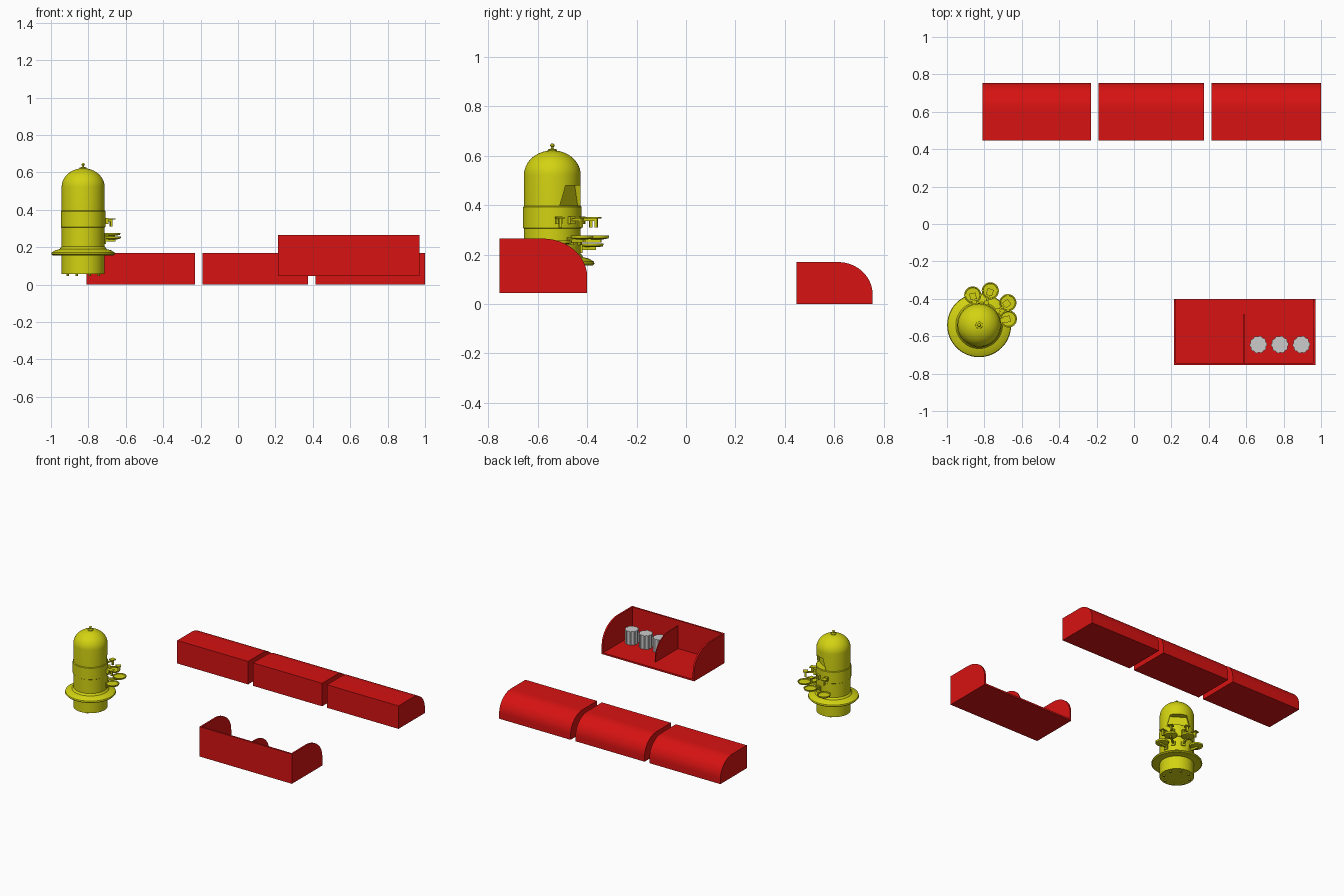
import bpy, bmesh
from math import sin, cos, pi, radians
from mathutils import Matrix, Vector

if "Cube" in bpy.data.objects:
    bpy.data.objects.remove(bpy.data.objects["Cube"])


def material(name, color):
    m = bpy.data.materials.new(name)
    m.use_nodes = True
    m.diffuse_color = color
    m.node_tree.nodes["Principled BSDF"].inputs["Base Color"].default_value = color
    return m


RED = material("red paint", (0.68, 0.006, 0.006, 1))
YELLOW = material("yellow paint", (0.65, 0.65, 0.006, 1))
GREY = material("light grey", (0.6, 0.6, 0.6, 1))


def finish(bm, name, mat, matrix=Matrix(), smooth=False):
    bmesh.ops.recalc_face_normals(bm, faces=bm.faces)
    mesh = bpy.data.meshes.new(name)
    bm.to_mesh(mesh)
    bm.free()
    mesh.materials.append(mat)
    ob = bpy.data.objects.new(name, mesh)
    bpy.context.collection.objects.link(ob)
    ob.matrix_world = matrix
    if smooth:
        bpy.ops.object.select_all(action='DESELECT')
        ob.select_set(True)
        bpy.context.view_layer.objects.active = ob
        bpy.ops.object.shade_smooth_by_angle(angle=radians(35))
    return ob


def prism(name, mat, points, depth, matrix=Matrix(), smooth=False):
    """Extrude a closed outline of 3D points along a vector."""
    bm = bmesh.new()
    face = bm.faces.new([bm.verts.new(p) for p in points])
    geom = bmesh.ops.extrude_face_region(bm, geom=[face])["geom"]
    bmesh.ops.translate(bm, vec=depth, verts=[v for v in geom if isinstance(v, bmesh.types.BMVert)])
    if not any(f.is_valid and f == face for f in bm.faces):
        bm.faces.new(face.verts)
    return finish(bm, name, mat, matrix, smooth)


def box(name, mat, lo, hi, matrix=Matrix()):
    (a, b, c), (d, e, f) = lo, hi
    return prism(name, mat, [(a, b, c), (d, b, c), (d, e, c), (a, e, c)], Vector((0, 0, f - c)), matrix)


def lathe(name, mat, profile, matrix=Matrix(), steps=48):
    """Revolve (radius, height) pairs; both ends are closed."""
    bm = bmesh.new()
    rings = [[bm.verts.new((r * cos(2 * pi * i / steps), r * sin(2 * pi * i / steps), z))
              for i in range(steps)] for r, z in profile]
    for a, b in zip(rings, rings[1:]):
        for i in range(steps):
            j = (i + 1) % steps
            bm.faces.new((a[i], a[j], b[j], b[i]))
    bm.faces.new(rings[0])
    bm.faces.new(rings[-1])
    return finish(bm, name, mat, matrix, True)


def rounded_outline(x, y0, y1, z0, z1, ry, rz):
    """Side outline with an elliptical rounding on the upper rear corner."""
    arc = [(x, y1 - ry + ry * cos(t * pi / 24), z1 - rz + rz * sin(t * pi / 24)) for t in range(13)]
    return [(x, y0, z0), (x, y1, z0)] + arc + [(x, y0, z1)]


# Three closed counters in a row
for i, (x0, x1) in enumerate([(-0.81, -0.23), (-0.19, 0.375), (0.415, 1.0)]):
    prism(f"closed_counter_{i + 1}", RED, rounded_outline(x0, 0.447, 0.755, 0, 0.17, 0.14, 0.13),
          Vector((x1 - x0, 0, 0)), smooth=True)

# Open counter: floor, front wall, rounded ends, divider
T = 0.012
X0, X1, Y0, Y1, Z0, Z1 = 0.213, 0.97, -0.755, -0.4, 0.045, 0.265
box("open_counter_floor", RED, (X0 + T, Y0 + T, Z0), (X1 - T, Y1, Z0 + T))
box("open_counter_front", RED, (X0 + T, Y0, Z0), (X1 - T, Y0 + T, Z1))
for name, x in (("right", X0), ("left", X1 - T)):
    prism(f"open_counter_{name}_end", RED, rounded_outline(x, Y0, Y1, Z0, Z1, 0.18, 0.155),
          Vector((T, 0, 0)), smooth=True)
prism("open_counter_divider", RED, rounded_outline(0.585, Y0 + T, -0.48, Z0 + T, 0.225, 0.16, 0.14),
      Vector((0.006, 0, 0)), smooth=True)

# Fluted canisters
for i in range(3):
    outline = [((0.047 if k % 4 < 2 else 0.043) * cos(k * pi / 20),
                (0.047 if k % 4 < 2 else 0.043) * sin(k * pi / 20), 0) for k in range(40)]
    prism(f"canister_{i + 1}", GREY, outline, Vector((0, 0, 0.1)),
          Matrix.Translation((0.665 + 0.115 * i, -0.645, Z0 + T)))

# Domed tank with skirt, belt and top knob
TANK = Matrix.Translation((-0.828, -0.541, 0))
R = 0.115
profile = [(R, 0.058), (R, 0.155), (0.165, 0.157), (0.171, 0.163), (0.168, 0.172), (0.15, 0.183),
           (0.125, 0.19), (0.119, 0.2), (R, 0.203), (R, 0.305), (0.119, 0.308), (0.119, 0.392), (R, 0.396)]
profile += [(R * cos(t * pi / 24), 0.522 + 0.1 * sin(t * pi / 24)) for t in range(12)]
tank = lathe("tank_body", YELLOW, profile, TANK)
lathe("tank_knob", YELLOW, [(0.02, 0.615), (0.018, 0.626), (0.005, 0.629), (0.004, 0.635), (0.008, 0.638),
                           (0.009, 0.643), (0.006, 0.648), (0.002, 0.65)], TANK, 16)
for i in range(8):
    a = (i + 0.5) * pi / 4
    lathe(f"foot_{i + 1}", YELLOW, [(0.007, 0.047), (0.007, 0.06)],
          TANK @ Matrix.Translation((0.09 * cos(a), 0.09 * sin(a), 0)), 10)


def around(degrees):
    return TANK @ Matrix.Rotation(radians(degrees), 4, 'Z')


# Tapered window recess in the tank
cutter = prism("window_cutter", YELLOW, [(0.072, -0.077, 0.398), (0.072, 0.077, 0.398),
                                        (0.072, 0.056, 0.48), (0.072, -0.056, 0.48)],
               Vector((0.1, 0, 0)), around(57))
cutter.hide_render = True
mod = tank.modifiers.new("window", 'BOOLEAN')
mod.object = cutter
mod.operation = 'DIFFERENCE'
mod.solver = 'EXACT'
bpy.ops.object.select_all(action='DESELECT')
tank.select_set(True)
bpy.context.view_layer.objects.active = tank
bpy.ops.object.modifier_apply(modifier=mod.name)
bpy.data.objects.remove(cutter)

# Four serving stations: round tray on an arm, with a tap above
for i, (angle, reach, z) in enumerate([(12, 0.16, 0.25), (38, 0.195, 0.27), (72, 0.193, 0.27), (102, 0.165, 0.238)]):
    m = around(angle)
    tray = m @ Matrix.Translation((reach, 0, z))
    lathe(f"tray_{i + 1}", YELLOW, [(0.025, -0.008), (0.043, -0.004), (0.046, 0.003), (0.046, 0.007),
                                   (0.04, 0.007), (0.038, 0.002)], tray, 24)
    box(f"tray_arm_{i + 1}", YELLOW, (0.105, -0.006, z - 0.02), (reach + 0.015, 0.006, z - 0.006), m)
    box(f"tray_bracket_{i + 1}", YELLOW, (0.105, -0.014, z - 0.032), (0.122, 0.014, z), m)
    box(f"tap_block_{i + 1}", YELLOW, (0.11, -0.013, 0.325), (0.135, 0.013, 0.355), m)
    box(f"tap_pipe_{i + 1}", YELLOW, (0.13, -0.005, 0.337), (reach, 0.005, 0.347), m)
    box(f"tap_spout_{i + 1}", YELLOW, (reach - 0.012, -0.006, 0.31), (reach, 0.006, 0.347), m)
    box(f"tap_handle_{i + 1}", YELLOW, (reach - 0.025, -0.017, 0.347), (reach + 0.01, 0.017, 0.353), m)
